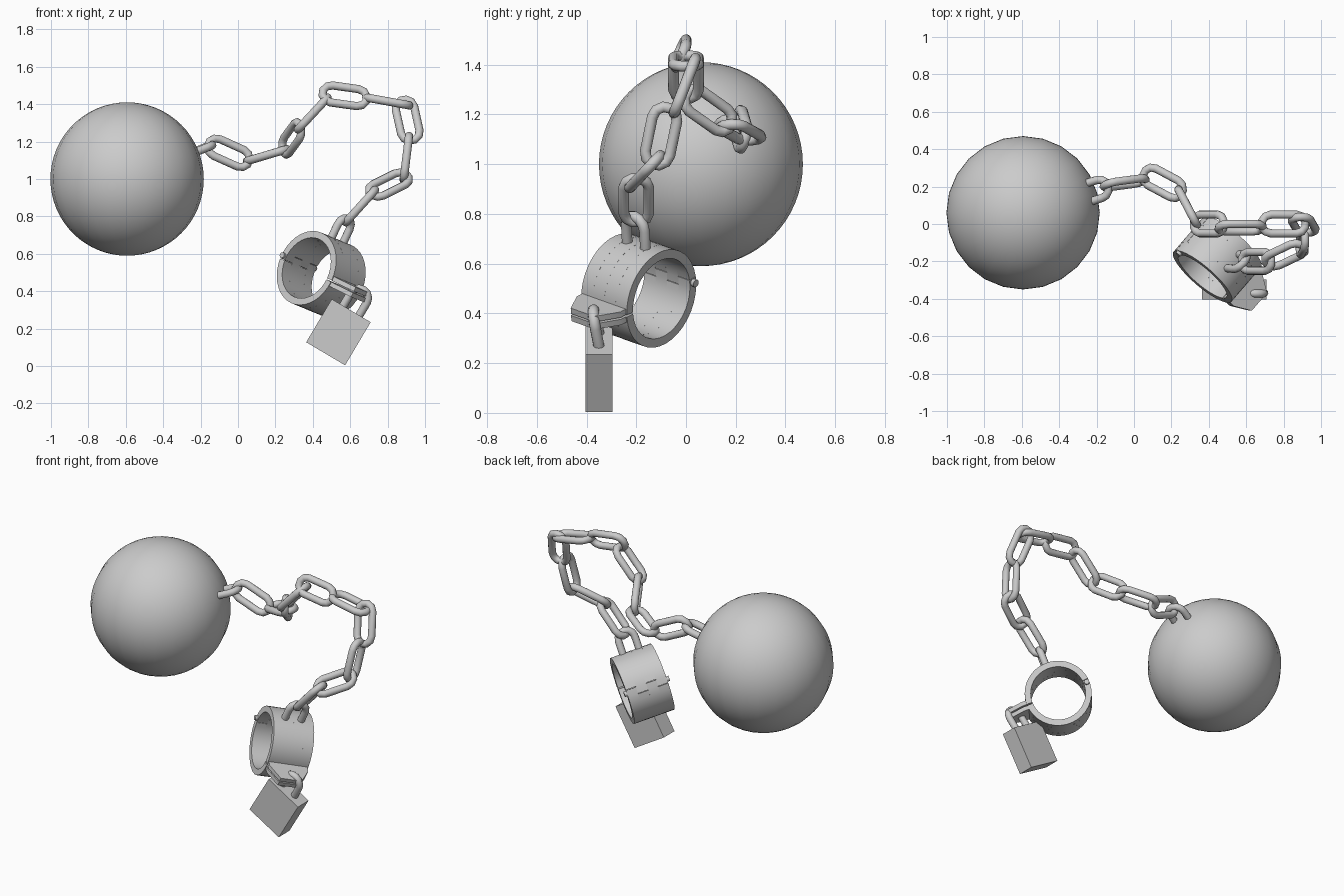
import bpy, bmesh
from math import pi, cos, sin, radians
from mathutils import Vector, Matrix

if "Cube" in bpy.data.objects:
    bpy.data.objects.remove(bpy.data.objects["Cube"])

ROD = 0.022          # chain rod radius
HALF_W = 0.05        # link half width (centreline)
STRAIGHT = 0.07      # half length of a link's straight sides


def frame(origin, d, w):
    """Matrix with X along d, Y along w (made perpendicular to d)."""
    x = Vector(d).normalized()
    w = Vector(w)
    y = (w - x * w.dot(x)).normalized()
    m = Matrix((x, y, x.cross(y))).transposed().to_4x4()
    m.translation = origin
    return m


def finish(name, mesh, matrix=None, smooth=True):
    ob = bpy.data.objects.new(name, mesh)
    bpy.context.collection.objects.link(ob)
    if matrix:
        ob.matrix_world = matrix
    if smooth:
        bpy.ops.object.select_all(action='DESELECT')
        ob.select_set(True)
        bpy.context.view_layer.objects.active = ob
        bpy.ops.object.shade_smooth_by_angle(angle=radians(40))
    return ob


def rod(name, pts, matrix, cyclic):
    """Round bar swept along points in the XY plane of the matrix."""
    cu = bpy.data.curves.new(name + "_path", 'CURVE')
    cu.dimensions = '3D'
    cu.bevel_depth = ROD
    cu.bevel_resolution = 4
    cu.use_fill_caps = True
    sp = cu.splines.new('POLY')
    sp.points.add(len(pts) - 1)
    for p, (x, y) in zip(sp.points, pts):
        p.co = (x, y, 0, 1)
    sp.use_cyclic_u = cyclic
    tmp = bpy.data.objects.new(name + "_path", cu)
    bpy.context.collection.objects.link(tmp)
    mesh = bpy.data.meshes.new_from_object(tmp.evaluated_get(bpy.context.evaluated_depsgraph_get()))
    bpy.data.objects.remove(tmp)
    finish(name, mesh, matrix)


def half_round(cx, start, steps=5):
    return [(cx + HALF_W * cos(start + pi * i / steps),
             HALF_W * sin(start + pi * i / steps)) for i in range(steps + 1)]


def link(name, c, d, w):
    pts = half_round(STRAIGHT, -pi / 2) + half_round(-STRAIGHT, pi / 2)
    rod(name, pts, frame(c, d, w), True)


def staple(name, c, d, w, foot, apex):
    """U-shaped bar from distance foot to distance apex along d."""
    pts = [(foot, -HALF_W)] + half_round(apex - HALF_W, -pi / 2, 6) + [(foot, HALF_W)]
    rod(name, pts, frame(c, d, w), False)


# Iron ball
BALL = (-0.593, 0.06, 1.0)
bm = bmesh.new()
bmesh.ops.create_uvsphere(bm, u_segments=24, v_segments=32, radius=0.41)
me = bpy.data.meshes.new("ball")
bm.to_mesh(me)
bm.free()
finish("ball", me, Matrix.Translation(BALL))
staple("ball_staple", BALL, (0.45, 0.14, 0.18), (-0.25, 0.95, -0.05), 0.36, 0.51)

# Chain: centre, long direction, wide direction
LINKS = [
    ((-0.05, 0.22, 1.14), (0.91, 0.12, -0.41), (0.38, 0.3, 0.87)),
    ((0.155, 0.22, 1.128), (0.84, -0.45, 0.25), (0.49, 1, 0.15)),
    ((0.287, 0.09, 1.217), (0.39, -0.75, 0.53), (-0.25, 0.47, 0.85)),
    ((0.40, 0, 1.35), (0.68, 0, 0.73), (0, 1, 0)),
    ((0.57, -0.02, 1.445), (0.99, 0, -0.14), (0.12, 0.4, 0.9)),
    ((0.80, 0, 1.415), (0.98, 0, -0.18), (0, 1, 0)),
    ((0.907, -0.005, 1.315), (0.2, -0.35, -0.9), (1, 0.08, 0.19)),
    ((0.90, -0.10, 1.113), (-0.12, -0.2, -0.97), (0, 1, 0)),
    ((0.807, -0.165, 0.97), (-0.82, -0.39, -0.41), (-0.57, 0.57, 0.6)),
    ((0.655, -0.20, 0.855), (-0.66, 0, -0.73), (0, 1, 0)),
]
for i, args in enumerate(LINKS):
    link(f"chain_link_{i + 1}", *args)

# Cuff frame: Z along the bore, X to the clasp, -Y to the chain
CUFF = Vector((0.445, -0.19, 0.492))
axis = Vector((0.63, 0.73, -0.26)).normalized()
up = Vector((0.445, -0.03, 0.895))
up = (up - axis * up.dot(axis)).normalized()
M = frame(CUFF, axis.cross(up), -up)
R_OUT, R_IN, HALF_L = 0.205, 0.168, 0.125


def prism(bm, rings):
    """Skin a row of equal cross-sections and cap both ends."""
    vs = [[bm.verts.new(p) for p in r] for r in rings]
    n = len(vs[0])
    for a, b in zip(vs, vs[1:]):
        for k in range(n):
            bm.faces.new((a[k], a[(k + 1) % n], b[(k + 1) % n], b[k]))
    bm.faces.new(vs[0][::-1])
    bm.faces.new(vs[-1])


# Cuff halves with interlocking hinge knuckles and clasp flanges
for side, name in ((-1, "cuff_upper_half"), (1, "cuff_lower_half")):
    bm = bmesh.new()
    for s in range(4):
        z0 = -HALF_L + s * HALF_L / 2
        z1 = z0 + HALF_L / 2
        end = 180 + side * (6 if s % 2 else -6) * side - side * 0.4
        if side < 0:
            end = 360 - end
            end = 180 + (180 - (180 + (6 if s % 2 else -6) + 0.4))
        rings = []
        for i in range(19):
            t = radians(1.2 + (end - 1.2) * i / 18) * side
            rings.append([(r * cos(t), r * sin(t), z) for r, z in
                          ((R_IN, z0), (R_OUT, z0), (R_OUT, z1), (R_IN, z1))])
        prism(bm, rings)
    plate = ((0.18, -0.12), (0.235, -0.12), (0.33, -0.065),
             (0.33, 0.065), (0.235, 0.12), (0.18, 0.12))
    prism(bm, [[(x, side * h, z) for x, z in plate] for h in (0.004, 0.029)])
    bmesh.ops.recalc_face_normals(bm, faces=bm.faces)
    me = bpy.data.meshes.new(name)
    bm.to_mesh(me)
    bm.free()
    finish(name, me, M)

# Hinge pin
bm = bmesh.new()
bmesh.ops.create_cone(bm, cap_ends=True, segments=12, radius1=0.016, radius2=0.016,
                      depth=2 * HALF_L + 0.03, matrix=Matrix.Translation((-0.188, 0, 0)))
me = bpy.data.meshes.new("hinge_pin")
bm.to_mesh(me)
bm.free()
finish("hinge_pin", me, M)
staple("cuff_staple", CUFF, up, axis, 0.18, 0.33)

# Padlock body and shackle
LOCK = Vector((0.537, -0.35, 0.181))
lock_up = Vector((0.51, 0, 0.86)).normalized()
lock_side = Vector((0.86, 0, -0.51))
bm = bmesh.new()
bmesh.ops.create_cube(bm, size=1, matrix=Matrix.Diagonal((0.268, 0.242, 0.108, 1)))
me = bpy.data.meshes.new("padlock_body")
bm.to_mesh(me)
bm.free()
finish("padlock_body", me, frame(LOCK, lock_up, lock_side), smooth=False)
staple("padlock_shackle", LOCK + lock_up * 0.13, lock_up + Vector((0, -0.17, 0)),
       lock_side, -0.02, 0.135)
